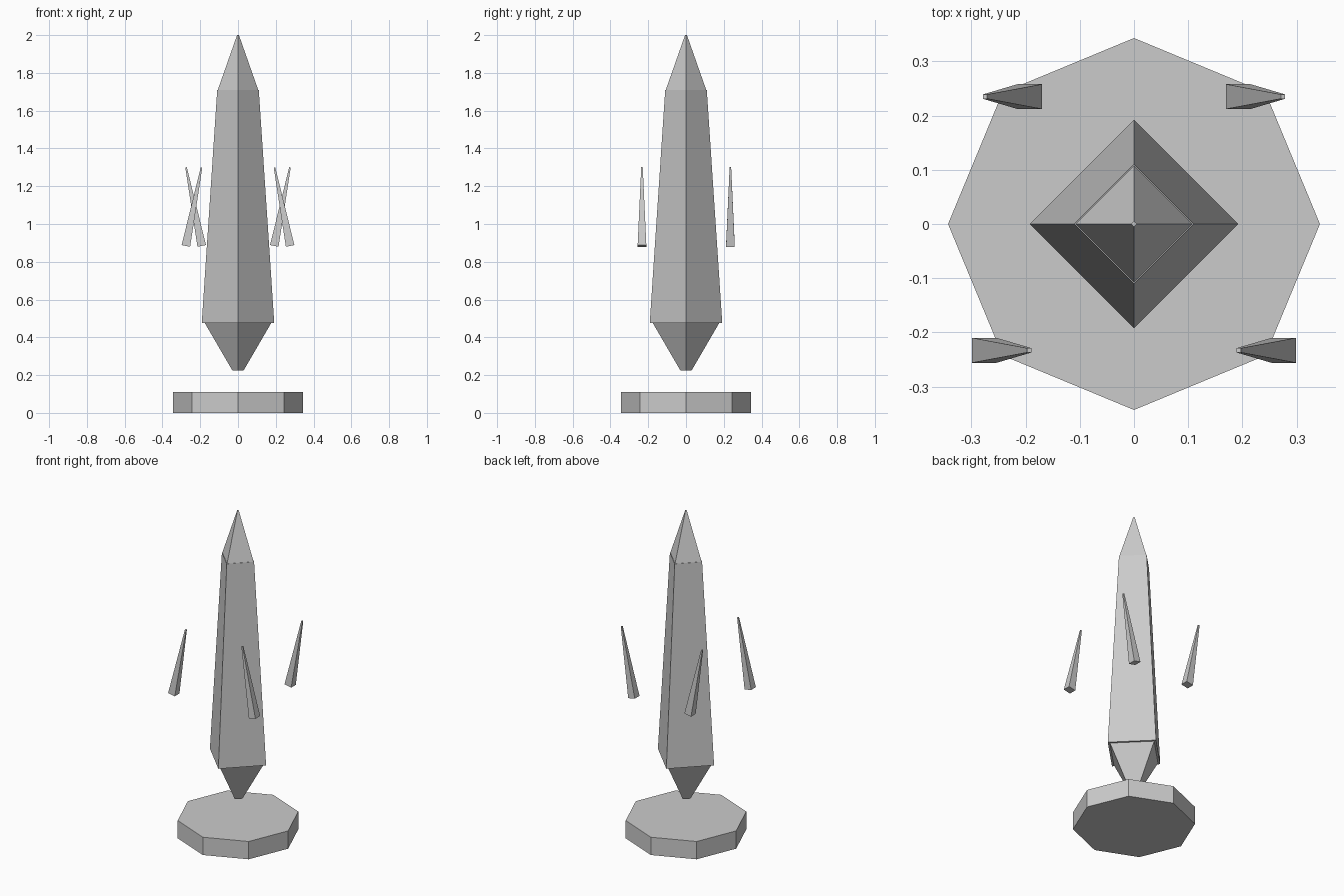
import bpy
from math import radians, sqrt, atan2
from mathutils import Matrix, Vector

cube = bpy.data.objects.get("Cube")
if cube:
    bpy.data.objects.remove(cube, do_unlink=True)

stone = bpy.data.materials.new("grey_stone")
stone.use_nodes = True
GREY = (0.6, 0.6, 0.6, 1)
stone.diffuse_color = GREY
stone.node_tree.nodes["Principled BSDF"].inputs["Base Color"].default_value = GREY


def frustum(name, sides, bottom, top, r1, r2, turn=0.0):
    """Flat-shaded frustum running between two points."""
    bottom, top = Vector(bottom), Vector(top)
    axis = top - bottom
    bpy.ops.mesh.primitive_cone_add(vertices=sides, radius1=r1, radius2=r2, depth=axis.length)
    obj = bpy.context.object
    obj.name = obj.data.name = name
    lean = Matrix.Rotation(atan2(axis.x, axis.z), 4, 'Y')
    obj.data.transform(Matrix.Translation((bottom + top) / 2) @ lean @ Matrix.Rotation(turn, 4, 'Z'))
    obj.data.materials.append(stone)
    return obj


# Octagonal plinth
frustum("plinth", 8, (0, 0, 0), (0, 0, 0.11), 0.343, 0.343)

# Floating four-sided crystal: lower point, shaft and tip
frustum("crystal_lower_point", 4, (0, 0, 0.225), (0, 0, 0.5), 0.03, 0.19)
frustum("crystal_shaft", 4, (0, 0, 0.475), (0, 0, 1.71), 0.192, 0.11)
frustum("crystal_tip", 4, (0, 0, 1.71), (0, 0, 2), 0.107, 0.005)

# Four floating shards: the front pair leans inwards, the back pair outwards
for side, sx in (("left", 1), ("right", -1)):
    for end, y, low_x, high_x in (("front", -0.233, 0.276, 0.193), ("back", 0.235, 0.192, 0.275)):
        frustum(f"{end}_{side}_shard", 4, (sx * low_x, y, 0.884), (sx * high_x, y, 1.3),
                0.023 * sqrt(2), 0.004 * sqrt(2), radians(45))
